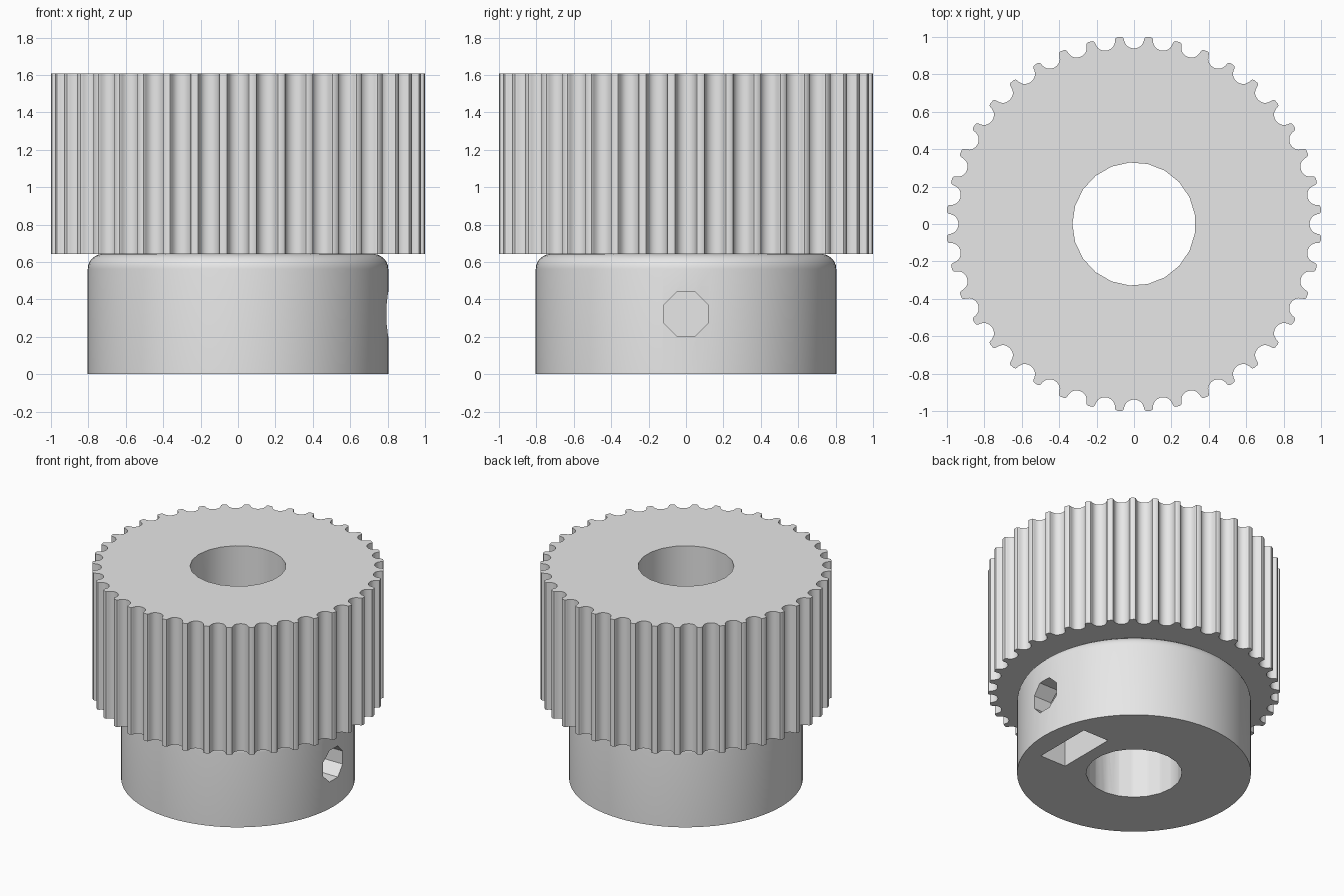
import bpy, bmesh
from math import sin, cos, pi, radians, sqrt, atan2
from mathutils import Vector

cube = bpy.data.objects.get("Cube")
if cube:
    bpy.data.objects.remove(cube, do_unlink=True)

UNIT = 12.447            # millimetres per model unit
TEETH = 40
HUB_TOP, TOP = 8 / UNIT, 20 / UNIT
HUB_R, BORE_R, RIM_R = 10 / UNIT, 4.1 / UNIT, 12.478 / UNIT
FILLET = 1 / UNIT

grey = bpy.data.materials.new("light grey")
grey.use_nodes = True
grey.diffuse_color = (0.8, 0.8, 0.8, 1)
grey.node_tree.nodes["Principled BSDF"].inputs["Base Color"].default_value = (0.8, 0.8, 0.8, 1)


def make_object(name, bm):
    bmesh.ops.recalc_face_normals(bm, faces=bm.faces)
    mesh = bpy.data.meshes.new(name)
    bm.to_mesh(mesh)
    bm.free()
    mesh.materials.append(grey)
    obj = bpy.data.objects.new(name, mesh)
    bpy.context.collection.objects.link(obj)
    return obj


def prism(name, outline, offset):
    """Extrude a closed outline of 3D points along an offset."""
    bm = bmesh.new()
    face = bm.faces.new([bm.verts.new(p) for p in outline])
    new = bmesh.ops.extrude_face_region(bm, geom=[face])["geom"]
    bmesh.ops.translate(bm, vec=offset, verts=[v for v in new if isinstance(v, bmesh.types.BMVert)])
    return make_object(name, bm)


def ring(count, radius, turn=0.0):
    return [(radius * cos(turn + i * 2 * pi / count), radius * sin(turn + i * 2 * pi / count))
            for i in range(count)]


def cut(obj, cutters):
    """Subtract the cutters and shade the result smooth with sharp edges."""
    for cutter in cutters:
        mod = obj.modifiers.new("cut", "BOOLEAN")
        mod.operation, mod.solver, mod.object = "DIFFERENCE", "EXACT", cutter
    bpy.context.view_layer.update()
    graph = bpy.context.evaluated_depsgraph_get()
    mesh = bpy.data.meshes.new_from_object(obj.evaluated_get(graph))
    obj.modifiers.clear()
    obj.data = mesh
    bpy.ops.object.select_all(action="DESELECT")
    obj.select_set(True)
    bpy.context.view_layer.objects.active = obj
    bpy.ops.object.shade_smooth_by_angle(angle=radians(30))


# Toothed rim: one rounded belt groove repeated around the circle
half = [(0.747, 0), (0.648, 0.037), (0.598, 0.131), (0.579, 0.238), (0.547, 0.343), (0.505, 0.444),
        (0.452, 0.540), (0.358, 0.637), (0.248, 0.707), (0.127, 0.750), (0, 0.765)]
widen = 0.847 / 0.747
groove = [(-x, d) for x, d in half] + half[-2::-1]
seat = sqrt(RIM_R ** 2 - (0.847 / UNIT) ** 2)
outline = []
for i in range(TEETH):
    a = i * 2 * pi / TEETH
    for x, d in groove:
        r, t = seat - d / UNIT, x * widen / UNIT
        outline.append((r * cos(a) - t * sin(a), r * sin(a) + t * cos(a), HUB_TOP))
toothed_rim = prism("toothed_rim", outline, Vector((0, 0, TOP - HUB_TOP)))

# Hub: lathed profile with a rounded upper edge
profile = [(0, 0), (HUB_R, 0)]
profile += [(HUB_R - FILLET + FILLET * cos(k * pi / 12), HUB_TOP - FILLET + FILLET * sin(k * pi / 12))
            for k in range(7)] + [(0, HUB_TOP)]
bm = bmesh.new()
points = [bm.verts.new((r, 0, z)) for r, z in profile]
edges = [bm.edges.new(pair) for pair in zip(points, points[1:])]
bmesh.ops.spin(bm, geom=points + edges, cent=(0, 0, 0), axis=(0, 0, 1),
               angle=2 * pi, steps=80, use_merge=True)
bmesh.ops.remove_doubles(bm, verts=bm.verts, dist=0.0001)
hub = make_object("hub", bm)

# Cutters: shaft bore, set screw hole, and nut pocket open at the bottom
bore = prism("bore_cutter", [(x, y, -0.2) for x, y in ring(21, BORE_R, pi)], Vector((0, 0, 2.2)))
screw = prism("screw_cutter", [(0.5, y, z + HUB_TOP / 2) for y, z in ring(8, 1.6 / UNIT, pi / 8)],
              Vector((0.5, 0, 0)))
flat = 2.85 / UNIT
point = flat / cos(pi / 6)
mid = HUB_TOP / 2 + 0.02
pocket = [(-flat, -0.1), (flat, -0.1), (flat, mid + point / 2), (0, mid + point), (-flat, mid + point / 2)]
nut = prism("nut_cutter", [(5.3 / UNIT, y, z) for y, z in pocket], Vector((2.7 / UNIT, 0, 0)))

cut(toothed_rim, [bore])
cut(hub, [bore, nut, screw])
for cutter in (bore, screw, nut):
    bpy.data.objects.remove(cutter, do_unlink=True)
